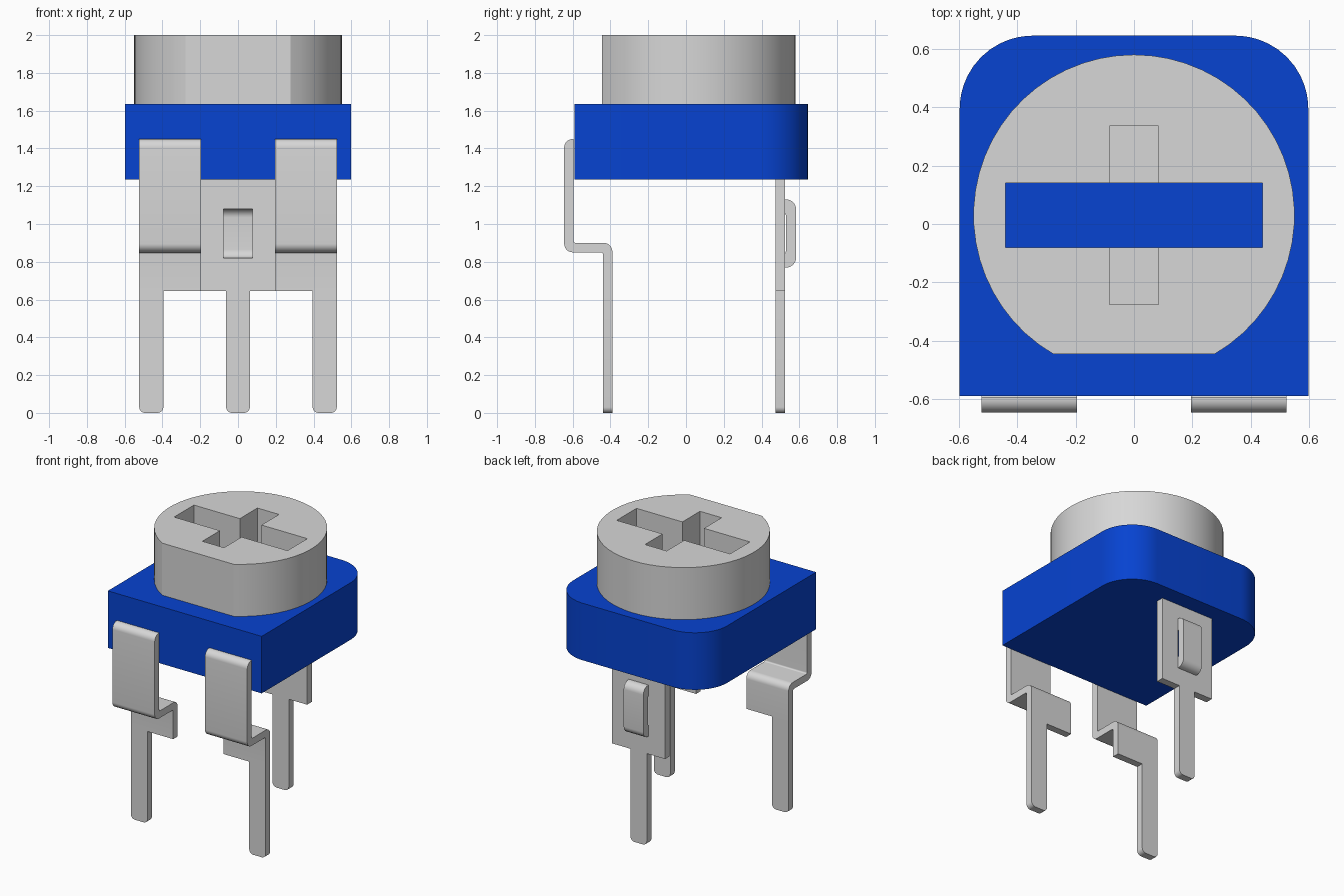
import bpy, bmesh, math
from mathutils import Vector

if "Cube" in bpy.data.objects:
    bpy.data.objects.remove(bpy.data.objects["Cube"], do_unlink=True)


def material(name, rgb):
    m = bpy.data.materials.new(name)
    m.use_nodes = True
    m.diffuse_color = (*rgb, 1)
    m.node_tree.nodes["Principled BSDF"].inputs["Base Color"].default_value = (*rgb, 1)
    return m


BLUE = material("blue plastic", (0.002, 0.056, 0.64))
GREY = material("light grey", (0.68, 0.68, 0.68))


def rounded(corners, steps=6):
    """Outline from (u, v, radius) corners, each filleted by its radius."""
    out = []
    for i, (u, v, r) in enumerate(corners):
        p = Vector((u, v))
        if r == 0:
            out.append(p)
            continue
        a = (Vector(corners[i - 1][:2]) - p).normalized()
        b = (Vector(corners[(i + 1) % len(corners)][:2]) - p).normalized()
        half = a.angle(b) / 2
        centre = p + (a + b).normalized() * r / math.sin(half)
        start = p + a * r / math.tan(half) - centre
        end = p + b * r / math.tan(half) - centre
        for k in range(steps + 1):
            out.append(centre + start.lerp(end, k / steps).normalized() * r)
    return out


def prism(bm, outline, axis, lo, hi):
    """Extrude a 2D outline along x, y or z."""
    place = {"x": lambda p, d: (d, p[0], p[1]),
             "y": lambda p, d: (p[0], d, p[1]),
             "z": lambda p, d: (p[0], p[1], d)}[axis]
    rings = [[bm.verts.new(place(p, d)) for p in outline] for d in (lo, hi)]
    faces = [bm.faces.new(ring) for ring in rings]
    n = len(outline)
    for i in range(n):
        j = (i + 1) % n
        faces.append(bm.faces.new((rings[0][i], rings[0][j], rings[1][j], rings[1][i])))
    bmesh.ops.recalc_face_normals(bm, faces=faces)


def make(name, mat, *prisms):
    bm = bmesh.new()
    for p in prisms:
        prism(bm, *p)
    mesh = bpy.data.meshes.new(name)
    bm.to_mesh(mesh)
    bm.free()
    mesh.materials.append(mat)
    ob = bpy.data.objects.new(name, mesh)
    bpy.context.collection.objects.link(ob)
    return ob


def activate(ob):
    bpy.ops.object.select_all(action="DESELECT")
    ob.select_set(True)
    bpy.context.view_layer.objects.active = ob


def smooth(ob):
    activate(ob)
    bpy.ops.object.shade_smooth_by_angle(angle=math.radians(32))


def cut(ob, outline, axis, lo, hi):
    cutter = make("cutter", ob.data.materials[0], (outline, axis, lo, hi))
    cutter.hide_render = True
    mod = ob.modifiers.new("cut", "BOOLEAN")
    mod.operation, mod.solver, mod.object = "DIFFERENCE", "EXACT", cutter
    activate(ob)
    bpy.ops.object.modifier_apply(modifier=mod.name)
    bpy.data.objects.remove(cutter, do_unlink=True)


def rect(u0, u1, v0, v1):
    return [(u0, v0), (u1, v0), (u1, v1), (u0, v1)]


def pin_outline(x0, x1):
    return rounded([(x0, 0, 0.03), (x1, 0, 0.03), (x1, 0.645, 0), (x0, 0.645, 0)], 4)


# Body block, rounded at the two back corners
body = make("body", BLUE, (rounded(
    [(-0.597, -0.59, 0), (0.597, -0.59, 0), (0.597, 0.645, 0.25), (-0.597, 0.645, 0.25)], 12),
    "z", 1.235, 1.635))
smooth(body)

# Knob: disc with a flat at the front
R, CY, FLAT = 0.55, 0.03, -0.445
a0 = math.asin((FLAT - CY) / R)
sweep = math.pi - 2 * a0
disc = [(R * math.cos(a0 + sweep * k / 48), CY + R * math.sin(a0 + sweep * k / 48))
        for k in range(49)]
knob = make("knob", GREY, (disc, "z", 1.635, 2.0))
# Long slot reaches the body, the crossing slot is slightly shallower
cut(knob, rect(-0.44, 0.44, -0.08, 0.14), "z", 1.6, 2.1)
cut(knob, rect(-0.084, 0.084, -0.275, 0.335), "z", 1.7, 2.1)
smooth(knob)

# Front legs: bent strip with a narrow pin on the outer side
strip = rounded([(-0.595, 1.45, 0), (-0.645, 1.45, 0.045), (-0.645, 0.85, 0.045),
                 (-0.44, 0.85, 0.01), (-0.44, 0.645, 0), (-0.39, 0.645, 0),
                 (-0.39, 0.9, 0.045), (-0.595, 0.9, 0.01)])
for side, s in (("left", 1), ("right", -1)):
    x0, x1 = sorted((0.195 * s, 0.523 * s))
    p0, p1 = sorted((0.395 * s, 0.523 * s))
    smooth(make(side + "_front_leg", GREY, (strip, "x", x0, x1),
                (pin_outline(p0, p1), "y", -0.44, -0.39)))

# Back leg: plate with a window, and a centred pin
back = make("back_leg", GREY, (rect(-0.205, 0.205, 0.645, 1.24), "y", 0.473, 0.525))
cut(back, rect(-0.076, 0.076, 0.82, 1.08), "y", 0.4, 0.6)
smooth(back)
smooth(make("back_pin", GREY, (pin_outline(-0.063, 0.063), "y", 0.473, 0.525)))

# Pressed dimple bulging out behind the plate
smooth(make("back_leg_dimple", GREY, (rounded(
    [(0.525, 0.77, 0), (0.582, 0.77, 0.05), (0.582, 1.13, 0.05), (0.525, 1.13, 0),
     (0.475, 1.08, 0), (0.53, 1.08, 0.045), (0.53, 0.82, 0.045), (0.475, 0.82, 0)]),
    "x", -0.076, 0.076)))
